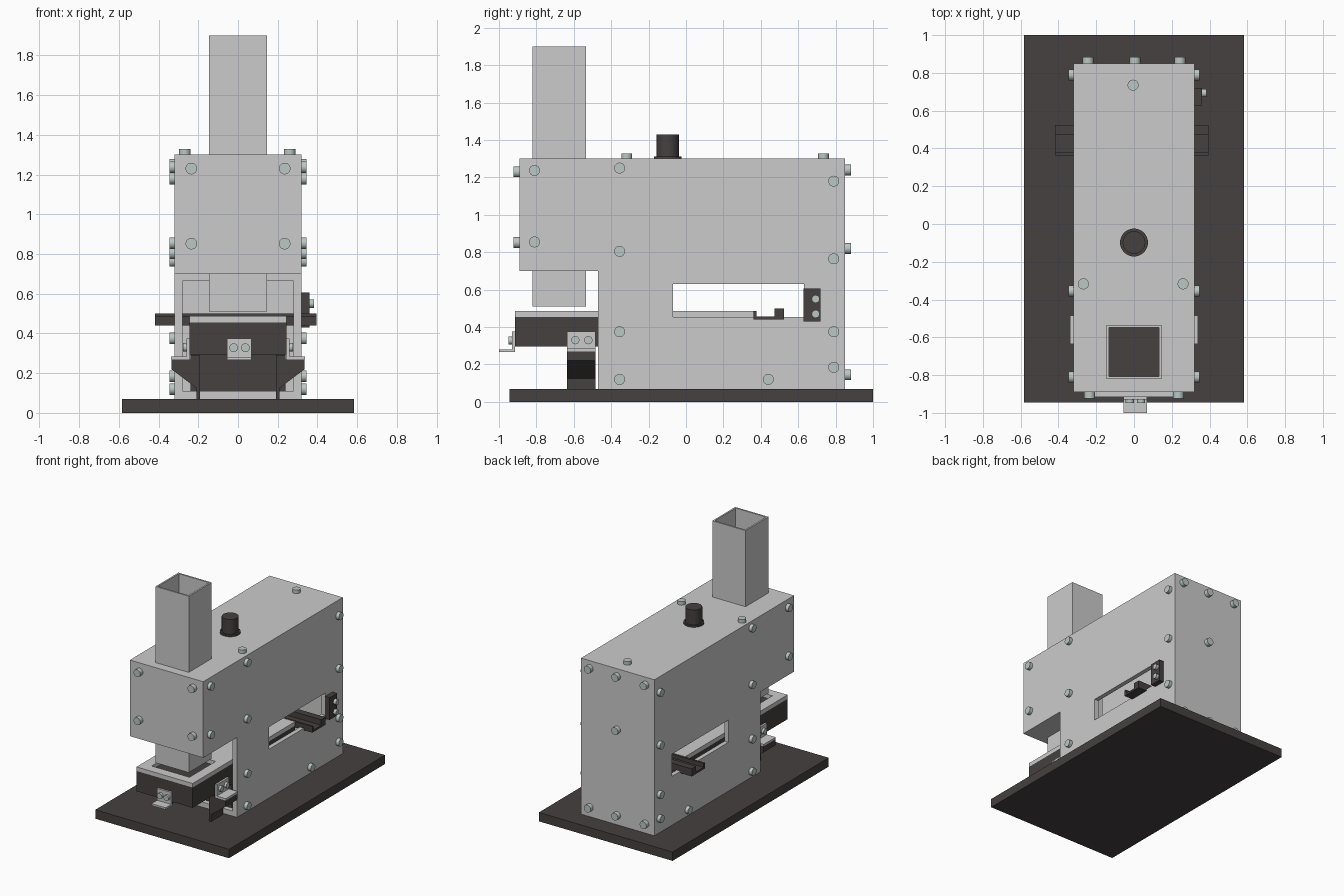
import bpy, bmesh, math
from mathutils import Vector

if "Cube" in bpy.data.objects:
    bpy.data.objects.remove(bpy.data.objects["Cube"])


def material(name, rgb):
    m = bpy.data.materials.new(name)
    m.diffuse_color = (*rgb, 1)
    m.use_nodes = True
    m.node_tree.nodes["Principled BSDF"].inputs["Base Color"].default_value = m.diffuse_color
    return m


DARK = material("dark_metal", (0.06, 0.052, 0.05))
PALE = material("bolt_metal", (0.5, 0.58, 0.56))


def finish(name, bm, mat=None):
    bmesh.ops.recalc_face_normals(bm, faces=bm.faces)
    me = bpy.data.meshes.new(name)
    bm.to_mesh(me)
    bm.free()
    ob = bpy.data.objects.new(name, me)
    bpy.context.collection.objects.link(ob)
    if mat:
        me.materials.append(mat)
    return ob


def prism(name, pts, axis, a, b, mat=None):
    """Extrude a profile along x (pts are y,z) or y (pts are x,z)."""
    bm = bmesh.new()
    put = (lambda p: (a, *p)) if axis == 'x' else (lambda p: (p[0], a, p[1]))
    face = bm.faces.new([bm.verts.new(put(p)) for p in pts])
    ext = bmesh.ops.extrude_face_region(bm, geom=[face])
    vs = [v for v in ext['geom'] if isinstance(v, bmesh.types.BMVert)]
    d = Vector((b - a, 0, 0)) if axis == 'x' else Vector((0, b - a, 0))
    bmesh.ops.translate(bm, verts=vs, vec=d)
    return finish(name, bm, mat)


def box(name, x0, x1, y0, y1, z0, z1, mat=None):
    return prism(name, [(y0, z0), (y1, z0), (y1, z1), (y0, z1)], 'x', x0, x1, mat)


def cylinder(name, base, direction, r, h, mat=None):
    d = Vector(direction)
    bpy.ops.mesh.primitive_cylinder_add(
        vertices=32, radius=r, depth=h, location=Vector(base) + d * h / 2,
        rotation=d.to_track_quat('Z', 'Y').to_euler())
    ob = bpy.context.object
    ob.name = name
    bpy.ops.object.shade_smooth_by_angle(angle=math.radians(35))
    if mat:
        ob.data.materials.append(mat)
    return ob


def cut(ob, *cutters):
    for c in cutters:
        m = ob.modifiers.new("cut", 'BOOLEAN')
        m.operation, m.solver, m.object = 'DIFFERENCE', 'EXACT', c
        bpy.context.view_layer.objects.active = ob
        bpy.ops.object.modifier_apply(modifier=m.name)
        bpy.data.objects.remove(c)


# Base plate
box("base_plate", -0.583, 0.583, -0.945, 1.0, 0, 0.07, DARK)

# Hollow housing with overhang, side windows, front opening and tube hole
housing = prism("housing", [(-0.47, 0.07), (0.85, 0.07), (0.85, 1.3), (-0.89, 1.3),
                            (-0.89, 0.7), (-0.47, 0.7)], 'x', -0.32, 0.32)
cut(housing,
    prism("c", [(-0.43, 0.1), (0.81, 0.1), (0.81, 1.26), (-0.85, 1.26),
                (-0.85, 0.74), (-0.43, 0.74)], 'x', -0.285, 0.285),
    box("c", -0.5, 0.5, -0.07, 0.63, 0.455, 0.63),
    box("c", -0.28, 0.28, -0.6, -0.4, 0.11, 0.665),
    box("c", -0.144, 0.144, -0.819, -0.536, 0.6, 1.5))

# Square feed tube
tube = box("feed_tube", -0.145, 0.145, -0.82, -0.535, 0.51, 1.9)
cut(tube, box("c", -0.132, 0.132, -0.807, -0.548, 0.4, 2))

# Sliding tray: dark body, pale top plate with an opening under the tube
box("tray_body", -0.245, 0.245, -0.915, 0.36, 0.295, 0.455, DARK)
plate = box("tray_plate", -0.245, 0.245, -0.915, 0.36, 0.455, 0.487)
cut(plate, box("c", -0.165, 0.165, -0.84, -0.515, 0.4, 0.6))
box("tray_support", -0.24, 0.24, -0.42, 0.36, 0.10, 0.295, DARK)

# Handle bar through the windows
prism("handle_bar", [(0.362, 0.44), (0.525, 0.44), (0.525, 0.5), (0.472, 0.5),
                     (0.472, 0.456), (0.378, 0.456), (0.378, 0.487), (0.362, 0.487)],
      'x', -0.418, 0.395, DARK)

# Stop block on the right wall
box("stop_block", 0.32, 0.36, 0.627, 0.72, 0.43, 0.605, DARK)
for z in (0.47, 0.55):
    cylinder("stop_bolt", (0.36, 0.693, z), (1, 0, 0), 0.021, 0.023, PALE)

# Front angle bracket
prism("front_bracket", [(-0.915, 0.375), (-0.93, 0.375), (-0.93, 0.281),
                        (-1.0, 0.281), (-1.0, 0.266), (-0.915, 0.266)],
      'x', -0.055, 0.069)
for x in (-0.022, 0.037):
    cylinder("front_bracket_bolt", (x, -0.93, 0.328), (0, -1, 0), 0.022, 0.018, PALE)

for s in (-1, 1):
    # Side angle brackets and the bent supports below them
    prism("side_bracket", [(s * x, z) for x, z in
          ((0.245, 0.27), (0.338, 0.27), (0.338, 0.285), (0.26, 0.285),
           (0.26, 0.375), (0.245, 0.375))], 'y', -0.635, -0.485)
    prism("bent_support", [(s * x, z) for x, z in
          ((0.192, 0.07), (0.21, 0.07), (0.21, 0.125), (0.335, 0.22),
           (0.335, 0.27), (0.24, 0.27), (0.24, 0.292), (0.192, 0.292))],
          'y', -0.635, -0.485, DARK)
    for y in (-0.592, -0.522):
        cylinder("side_bracket_bolt", (s * 0.26, y, 0.33), (s, 0, 0), 0.022, 0.018, PALE)
    # Side panel bolts
    for y, z in ((-0.81, 1.237), (-0.355, 1.25), (-0.81, 0.855), (-0.355, 0.805),
                 (-0.355, 0.375), (-0.355, 0.12), (0.44, 0.12), (0.79, 1.18),
                 (0.79, 0.765), (0.79, 0.375), (0.79, 0.185)):
        cylinder("side_bolt", (s * 0.32, y, z), (s, 0, 0), 0.029, 0.026, PALE)
    # Front panel bolts
    for z in (0.852, 1.23):
        cylinder("front_bolt", (s * 0.235, -0.89, z), (0, -1, 0), 0.029, 0.033, PALE)

# Back panel bolts
for x, z in ((-0.243, 1.24), (0.005, 1.24), (0.243, 1.24), (0.005, 0.82),
             (-0.243, 0.145), (0.005, 0.145), (0.243, 0.145)):
    cylinder("back_bolt", (x, 0.85, z), (0, 1, 0), 0.029, 0.033, PALE)

# Top panel bolts
for x, y in ((-0.005, 0.735), (-0.268, -0.317), (0.26, -0.317)):
    cylinder("top_bolt", (x, y, 1.3), (0, 0, 1), 0.029, 0.028, PALE)

# Control knob
cylinder("knob_flange", (0, -0.098, 1.3), (0, 0, 1), 0.074, 0.013, DARK)
cylinder("knob", (0, -0.098, 1.313), (0, 0, 1), 0.06, 0.117, DARK)
